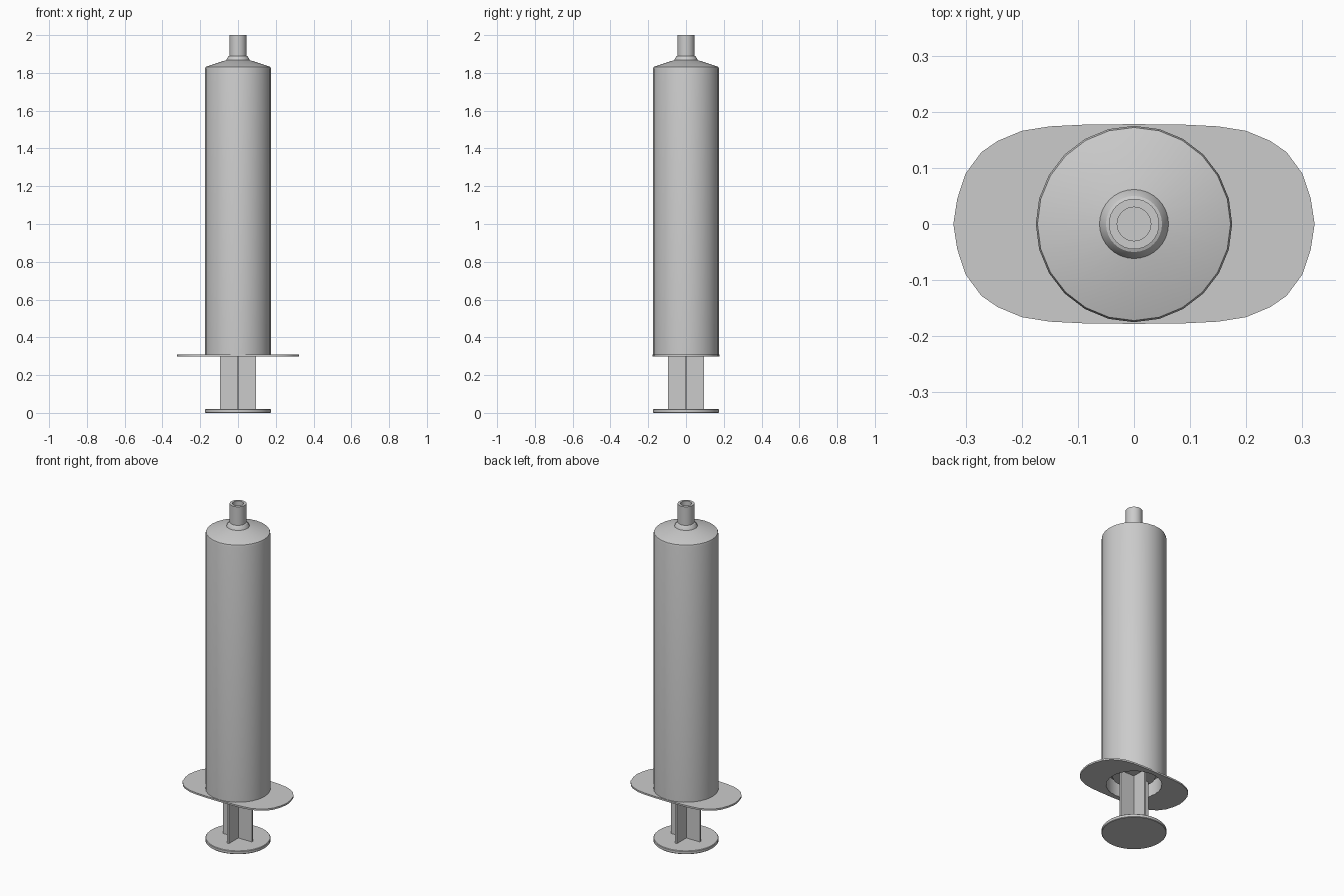
import bpy, bmesh
from math import cos, sin, pi, radians

cube = bpy.data.objects.get("Cube")
if cube:
    bpy.data.objects.remove(cube, do_unlink=True)

grey = bpy.data.materials.new("light grey plastic")
grey.use_nodes = True
colour = (0.6, 0.6, 0.6, 1)
grey.diffuse_color = colour
grey.node_tree.nodes["Principled BSDF"].inputs["Base Color"].default_value = colour


def finish(name, bm, smooth=True):
    bmesh.ops.remove_doubles(bm, verts=bm.verts, dist=0.0001)
    bmesh.ops.recalc_face_normals(bm, faces=bm.faces)
    mesh = bpy.data.meshes.new(name)
    bm.to_mesh(mesh)
    bm.free()
    mesh.materials.append(grey)
    obj = bpy.data.objects.new(name, mesh)
    bpy.context.collection.objects.link(obj)
    bpy.ops.object.select_all(action='DESELECT')
    obj.select_set(True)
    bpy.context.view_layer.objects.active = obj
    if smooth:
        bpy.ops.object.shade_smooth_by_angle(angle=radians(30))
    return obj


def bridge(bm, a, b):
    n = len(a)
    for i in range(n):
        j = (i + 1) % n
        bm.faces.new((a[i], a[j], b[j], b[i]))


def lathe(name, profile, sides, closed=False):
    """Turn (radius, height) points about z; closed joins last to first, else ends are capped."""
    bm = bmesh.new()
    rings = [[bm.verts.new((r * cos(2 * pi * i / sides), r * sin(2 * pi * i / sides), z))
              for i in range(sides)] for r, z in profile]
    for a, b in zip(rings, rings[1:]):
        bridge(bm, a, b)
    if closed:
        bridge(bm, rings[-1], rings[0])
    else:
        bm.faces.new(rings[0])
        bm.faces.new(rings[-1])
    return finish(name, bm)


# Hollow barrel with sloping shoulder, open below
lathe("barrel", [(0.15, 0.30), (0.175, 0.30), (0.175, 1.82), (0.172, 1.832), (0.055, 1.87),
                 (0.03, 1.87), (0.03, 1.85), (0.15, 1.81)], 24, closed=True)

# Nozzle with collar and bore
lathe("nozzle", [(0.03, 1.86), (0.062, 1.866), (0.06, 1.874), (0.05, 1.888), (0.045, 1.89),
                 (0.045, 2.0), (0.03, 2.0), (0.03, 1.88)], 32)

# Finger flange: mirrored quarter outline around a round hole
quarter = [(0.322, 0), (0.315, 0.045), (0.30, 0.09), (0.272, 0.128), (0.243, 0.148),
           (0.2, 0.166), (0.15, 0.174), (0.09, 0.177), (0, 0.178)]
half = quarter + [(-x, y) for x, y in quarter[-2::-1]]
outline = half + [(x, -y) for x, y in half[-2:0:-1]]
count = len(outline)
hole = [(0.15 * cos(2 * pi * i / count), 0.15 * sin(2 * pi * i / count)) for i in range(count)]
bm = bmesh.new()
loops = [[bm.verts.new((x, y, z)) for x, y in pts]
         for pts, z in ((outline, 0.299), (outline, 0.309), (hole, 0.309), (hole, 0.299))]
for k in range(4):
    bridge(bm, loops[k], loops[(k + 1) % 4])
finish("finger_flange", bm)

# Plunger: thumb disc, crossed fins and stopper
lathe("thumb_disc", [(0.172, 0), (0.175, 0.003), (0.175, 0.017), (0.172, 0.02)], 48)
lathe("plunger_stopper", [(0.115, 0.35), (0.115, 0.37), (0.149, 0.39), (0.149, 0.5), (0.03, 0.54)], 32)
for name, size in (("plunger_fin_wide", (0.19, 0.012)), ("plunger_fin_deep", (0.012, 0.19))):
    bm = bmesh.new()
    bmesh.ops.create_cube(bm, size=1)
    bmesh.ops.scale(bm, vec=(*size, 0.345), verts=bm.verts)
    bmesh.ops.translate(bm, vec=(0, 0, 0.1875), verts=bm.verts)
    finish(name, bm, smooth=False)
